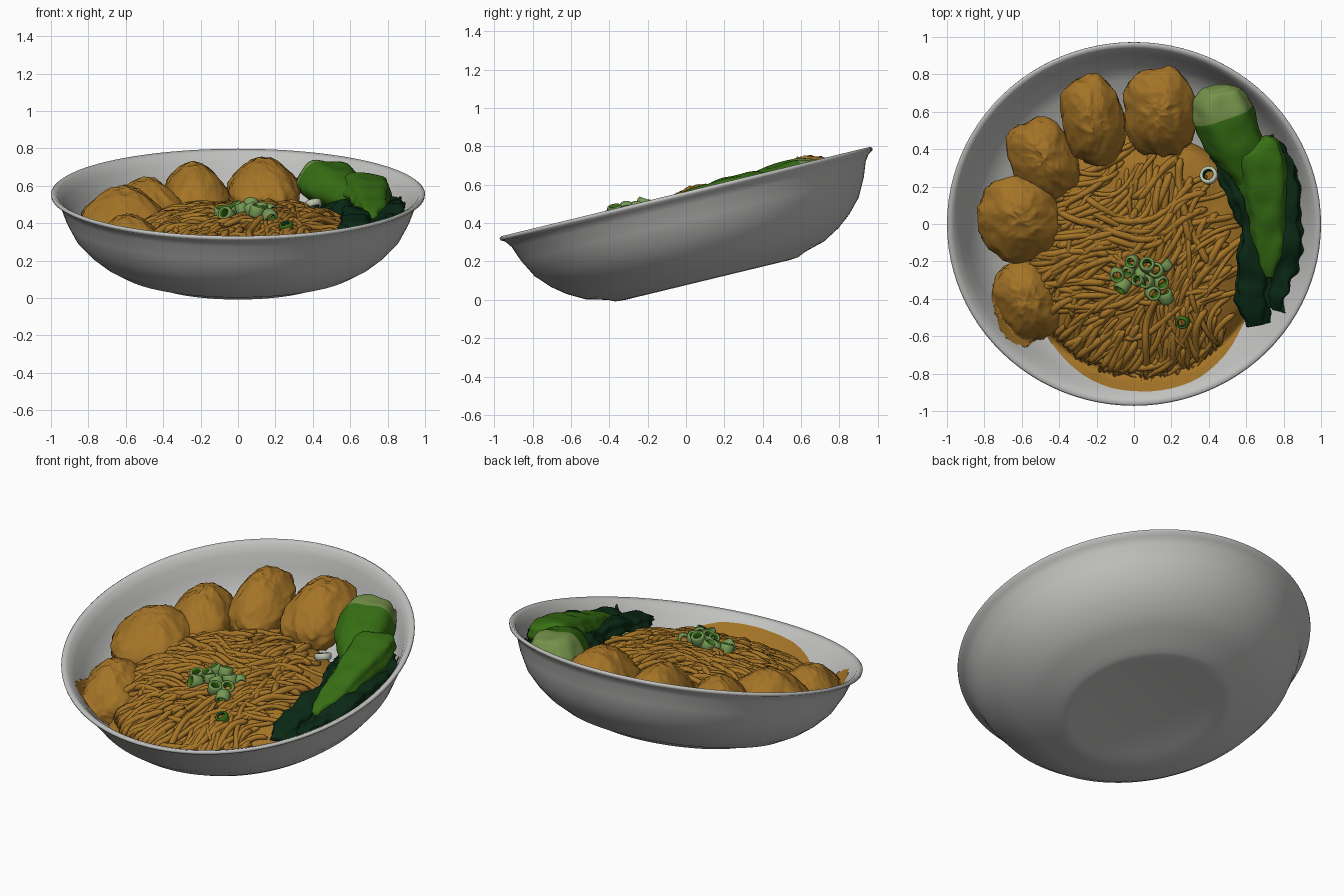
import bpy, bmesh, math, random
from mathutils import Vector, Matrix, noise

if "Cube" in bpy.data.objects:
    bpy.data.objects.remove(bpy.data.objects["Cube"])

random.seed(4)
TILT = math.atan(0.47 / 1.94)
RIM_Z = 0.557
BOWL = Matrix.Translation((0, 0, RIM_Z)) @ Matrix.Rotation(TILT, 4, 'X')
INNER = [(0.965, -0.005), (0.935, -0.05), (0.90, -0.12), (0.86, -0.20), (0.80, -0.26), (0.72, -0.30),
         (0.5, -0.33), (0.001, -0.34)]


def material(name, rgb):
    m = bpy.data.materials.new(name)
    m.diffuse_color = (*rgb, 1)
    m.use_nodes = True
    m.node_tree.nodes["Principled BSDF"].inputs["Base Color"].default_value = m.diffuse_color
    return m


WHITE = material("grey_white_ceramic", (0.53, 0.53, 0.52))
TAN = material("noodle_tan", (0.375, 0.175, 0.02))
BROWN = material("sauce_brown", (0.14, 0.055, 0.008))
PALE = material("pale_green", (0.18, 0.29, 0.07))
MID = material("leaf_green", (0.038, 0.16, 0.007))
DARK = material("dark_leaf_green", (0.003, 0.022, 0.007))
ONION = material("onion_green", (0.18, 0.32, 0.09))
CREAM = material("onion_white", (0.50, 0.55, 0.42))


def P(x, y, h):
    """World point at height h above the sloping rim plane."""
    return Vector((x, y, RIM_Z + y * math.tan(TILT) + h))


def keep_inside(v):
    """Push a food point onto the inner bowl surface if it sinks below it."""
    p = BOWL.inverted() @ v
    r = math.hypot(p.x, p.y)
    if r > 0.95:
        p.x, p.y, r = p.x * 0.95 / r, p.y * 0.95 / r, 0.95
    for (r1, z1), (r0, z0) in zip(INNER, INNER[1:]):
        if r0 <= r <= r1:
            p.z = max(p.z, z0 + (z1 - z0) * (r - r0) / (r1 - r0) + 0.004)
    return BOWL @ p


def finish(name, bm, mats, food=True):
    if food:
        for v in bm.verts:
            v.co = keep_inside(v.co)
    bmesh.ops.recalc_face_normals(bm, faces=bm.faces)
    me = bpy.data.meshes.new(name)
    bm.to_mesh(me)
    bm.free()
    for m in mats:
        me.materials.append(m)
    for p in me.polygons:
        p.use_smooth = True
    ob = bpy.data.objects.new(name, me)
    bpy.context.collection.objects.link(ob)
    return ob


def skin(bm, rings, closed=False, rule=None):
    """Join rings of vertices with quads; rule(i) gives the material."""
    n = len(rings)
    for i in range(n if closed else n - 1):
        a, b = rings[i], rings[(i + 1) % n]
        k = len(a)
        for j in range(k):
            f = bm.faces.new((a[j], a[(j + 1) % k], b[(j + 1) % k], b[j]))
            f.material_index = rule(i) if rule else 0


def lathe(bm, profile, mat, seg, closed=False, rule=None):
    rings = [[bm.verts.new(mat @ Vector((r * math.cos(math.tau * j / seg), r * math.sin(math.tau * j / seg), z)))
              for j in range(seg)] for r, z in profile]
    skin(bm, rings, closed, rule)


def spline(pts, steps):
    """Catmull-Rom through tuples of any size."""
    out = []
    q = [pts[0]] + list(pts) + [pts[-1]]
    for i in range(1, len(q) - 2):
        for s in range(steps):
            t = s / steps
            out.append([0.5 * (2 * b + (c - a) * t + (2 * a - 5 * b + 4 * c - d) * t * t
                               + (3 * b - a - 3 * c + d) * t ** 3)
                        for a, b, c, d in zip(q[i - 1], q[i], q[i + 1], q[i + 2])])
    return out + [list(pts[-1])]


def loft(bm, stations, sides, ripple=0, lobes=0, rule=None):
    """Sweep an oval along stations of (x, y, h, half width, half height)."""
    pos = [P(*s[:3]) for s in stations]
    rings = []
    for i, s in enumerate(stations):
        tan = (pos[min(i + 1, len(pos) - 1)] - pos[max(i - 1, 0)]).normalized()
        side = tan.cross(Vector((0, 0, 1))).normalized()
        up = side.cross(tan)
        ring = []
        for j in range(sides):
            a = math.tau * j / sides
            k = 1 + lobes * math.cos(5 * a + i * 0.05)
            v = pos[i] + side * (math.cos(a) * s[3] * k) + up * (math.sin(a) * s[4] * k)
            if ripple:
                v += up * ripple * noise.noise(v * 9) + side * ripple * noise.noise(v * 14 + Vector((5, 1, 2)))
            ring.append(bm.verts.new(v))
        rings.append(ring)
    n = len(rings)
    skin(bm, rings, rule=(lambda i: rule(i / n)) if rule else None)
    for i, r in ((0, rings[0]), (n, rings[-1])):
        f = bm.faces.new(r)
        f.material_index = rule(i / n) if rule else 0


# Tilted bowl: outside from the foot up, over the rim, down the inside
bm = bmesh.new()
outer = [(0.001, -0.452), (0.38, -0.455), (0.44, -0.467), (0.49, -0.463), (0.53, -0.445), (0.64, -0.415),
         (0.73, -0.365), (0.80, -0.31), (0.87, -0.235), (0.92, -0.14), (0.95, -0.06), (0.975, -0.025),
         (0.998, -0.012), (1.0, 0.0), (0.99, 0.008)]
lathe(bm, outer + INNER, BOWL, 96)
bmesh.ops.remove_doubles(bm, verts=bm.verts, dist=0.003)
finish("bowl", bm, [WHITE], False)

# Noodle mound that the strands lie on
CX, CY, RX, RY = 0.04, -0.17, 0.59, 0.63


def radius(x, y):
    return (abs((x - CX) / RX) ** 2.2 + abs((y - CY) / RY) ** 2.2) ** (1 / 2.2)


def mound(x, y):
    d = radius(x, y)
    top = -0.06 - 0.09 * max(0, y + 0.25) - 0.03 * max(0, -y - 0.4)
    return top - 0.09 * d ** 4 - 0.7 * max(0, d - 0.97)


bm = bmesh.new()
rings = []
for i in range(1, 37):
    d = i / 36 * 1.04
    rings.append([])
    for j in range(72):
        ca, sa = math.cos(j * math.tau / 72), math.sin(j * math.tau / 72)
        k = d / (abs(ca) ** 2.2 + abs(sa) ** 2.2) ** (1 / 2.2)
        x, y = CX + RX * k * ca, CY + RY * k * sa
        rings[-1].append(bm.verts.new(P(x, y, mound(x, y) - 0.008 + 0.012 * noise.noise((x * 12, y * 12, 0)))))
rings.append([bm.verts.new(v.co + Vector((0, 0, -0.12))) for v in rings[-1]])
skin(bm, rings)
bm.faces.new(rings[0])
finish("noodle_mound", bm, [TAN])

# Noodle strands following a diagonal, wavy flow
bm = bmesh.new()
for k in range(300):
    a, d = random.uniform(0, math.tau), math.sqrt(random.random()) * 0.99
    x, y = CX + RX * d * math.cos(a), CY + RY * d * math.sin(a)
    bend, lift = random.uniform(-0.4, 0.4), random.uniform(-0.01, 0.016)
    curl = random.uniform(-0.05, 0.05)
    r = random.uniform(0.013, 0.021)
    st = []
    for s in range(random.randint(12, 30)):
        if radius(x, y) > 1.02:
            break
        st.append((x, y, mound(x, y) + lift + 0.01 * math.sin(s * 0.6 + k), r, r))
        ang = 0.62 + bend + curl * s + 0.9 * max(0, y) + 1.3 * noise.noise((x * 2.4, y * 2.4, 3.0))
        ang -= 0.6 * max(0, -0.1 - x)
        x -= 0.026 * math.cos(ang)
        y -= 0.026 * math.sin(ang)
    if len(st) > 4:
        st[0] = (*st[0][:3], r * 0.5, r * 0.5)
        st[-1] = (*st[-1][:3], r * 0.5, r * 0.5)
        loft(bm, st, 8)
finish("noodle_strands", bm, [TAN])

# Dark sauce in the gaps behind the noodles
bm = bmesh.new()
bmesh.ops.create_uvsphere(bm, u_segments=32, v_segments=16, radius=1)
for v in bm.verts:
    v.co = P(-0.04 + v.co.x * 0.42, 0.22 + v.co.y * 0.24, -0.26 + v.co.z * 0.08)
finish("sauce", bm, [BROWN])

# Five pleated dumplings: x, y, half sizes, turn, top height
dumplings = [(0.14, 0.60, 0.195, 0.24, 0.1, 0.045), (-0.22, 0.555, 0.165, 0.245, 0.2, 0.035),
             (-0.485, 0.34, 0.175, 0.235, 0.45, 0.0), (-0.61, 0.03, 0.22, 0.23, 0.3, 0.03),
             (-0.565, -0.41, 0.18, 0.22, 0.3, -0.01)]
for n, (cx, cy, rx, ry, turn, top) in enumerate(dumplings):
    bm = bmesh.new()
    bmesh.ops.create_uvsphere(bm, u_segments=80, v_segments=60, radius=1)
    for v in bm.verts:
        c = v.co.copy()
        rho, phi = math.hypot(c.x, c.y), math.atan2(c.y, c.x)
        # Boxy body, peaked crest and creased skin
        c /= (abs(c.x) ** 2.5 + abs(c.y) ** 2.5 + abs(c.z) ** 2.5) ** (1 / 2.5)
        q = Vector((c.x + n * 7, c.y, c.z * 0.8))
        crease = 1 - abs(noise.noise(q * 1.7)) * 2
        fine = (1 - abs(noise.noise(q * 3.1 + Vector((3, 9, 1)))) * 2) ** 3
        c *= 0.94 + 0.06 * crease + 0.04 * fine + 0.02 * rho * math.cos(5 * phi + 3 * c.z + n)
        if c.z > 0:
            narrow = 1 - 0.38 * c.z ** 1.5
            c.x *= narrow
            c.y *= narrow
            c.z *= 0.86 + 0.14 * math.cos(2.2 * c.x + 0.6 * math.sin(n * 2)) * math.cos(0.8 * c.y)
        x, y = c.x * rx, c.y * ry
        v.co = P(cx + x * math.cos(turn) - y * math.sin(turn),
                 cy + x * math.sin(turn) + y * math.cos(turn), top - 0.165 + c.z * 0.165)
    finish(f"dumpling_{n + 1}", bm, [TAN])

# Leafy greens: two fleshy stems
bm = bmesh.new()
loft(bm, spline([(0.45, 0.735, -0.09, 0.06, 0.05), (0.455, 0.70, -0.09, 0.125, 0.10),
                 (0.48, 0.58, -0.085, 0.16, 0.125), (0.55, 0.42, -0.085, 0.145, 0.11),
                 (0.66, 0.22, -0.09, 0.10, 0.07), (0.74, 0.0, -0.10, 0.06, 0.04)], 9), 40, 0.012, 0.05,
     lambda t: 0 if t < 0.39 else 1)
finish("stem_back", bm, [PALE, MID])
bm = bmesh.new()
loft(bm, spline([(0.64, 0.43, -0.04, 0.07, 0.03), (0.66, 0.39, -0.045, 0.13, 0.07),
                 (0.69, 0.25, -0.045, 0.13, 0.075), (0.71, 0.06, -0.045, 0.10, 0.06),
                 (0.725, -0.12, -0.05, 0.08, 0.045), (0.72, -0.28, -0.06, 0.035, 0.03)], 9), 40, 0.012, 0.06)
finish("stem_front", bm, [MID])

# Dark ruffled leaves around the stems
leaves = [[(0.42, 0.42, -0.20, 0.03, 0.03), (0.54, 0.24, -0.15, 0.07, 0.05), (0.63, 0.0, -0.11, 0.06, 0.05),
           (0.63, -0.22, -0.08, 0.075, 0.045), (0.63, -0.38, -0.07, 0.085, 0.04), (0.66, -0.54, -0.07, 0.06, 0.025)],
          [(0.70, 0.46, -0.17, 0.05, 0.04), (0.78, 0.28, -0.14, 0.09, 0.05), (0.81, 0.05, -0.10, 0.08, 0.045),
           (0.81, -0.15, -0.08, 0.08, 0.045), (0.78, -0.34, -0.08, 0.055, 0.04), (0.76, -0.46, -0.08, 0.03, 0.02)],
          [(0.70, 0.15, -0.13, 0.12, 0.05), (0.73, -0.08, -0.11, 0.13, 0.05), (0.72, -0.28, -0.09, 0.11, 0.04),
           (0.70, -0.44, -0.09, 0.07, 0.025)]]
for n, pts in enumerate(leaves):
    bm = bmesh.new()
    loft(bm, spline(pts, 10), 36, 0.03, 0.12)
    finish(f"dark_leaf_{n + 1}", bm, [DARK])


# Chopped onion rings: short tubes with a darker inside
def onion(name, x, y, h, r, mats, lean, tall=0.8):
    bm = bmesh.new()
    mat = (Matrix.Translation(P(x, y, h)) @ Matrix.Rotation(random.uniform(0, math.tau), 4, 'Z')
           @ Matrix.Rotation(lean, 4, 'X'))
    prof = [(0.85, -1), (1, -0.7), (1, 0.7), (0.85, 1), (0.65, 0.95), (0.55, 0.6), (0.55, -0.6), (0.65, -0.95)]
    lathe(bm, [(a * r, b * r * tall) for a, b in prof], mat, 20, True, lambda i: 1 if i in (4, 5, 6) else 0)
    finish(name, bm, mats)


spots = [(-0.09, -0.27), (-0.03, -0.25), (-0.06, -0.33), (0.02, -0.30), (-0.01, -0.20), (0.07, -0.31),
         (0.07, -0.22), (0.17, -0.22), (0.14, -0.31), (0.10, -0.37), (0.17, -0.39), (0.12, -0.25), (0.04, -0.27)]
for n, (x, y) in enumerate(spots):
    onion(f"onion_{n + 1}", x, y, random.uniform(-0.035, -0.005), random.uniform(0.032, 0.042),
          [ONION, MID], random.uniform(0.3, 1.4))
onion("onion_single", 0.26, -0.52, -0.055, 0.036, [MID, DARK], 0.5)
onion("onion_white_ring", 0.40, 0.26, -0.12, 0.048, [CREAM, DARK], 0.4, 0.4)
